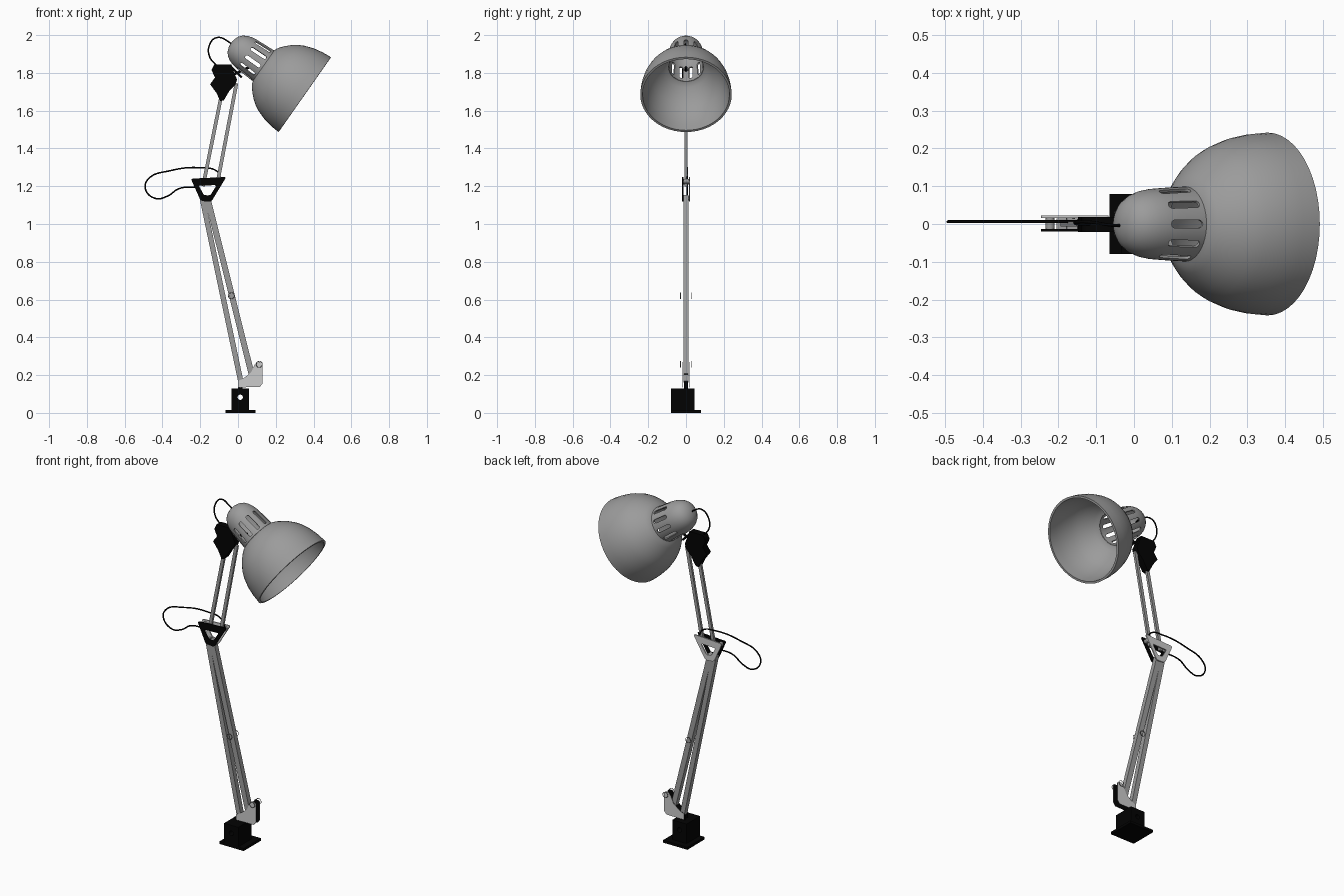
import bpy, bmesh, math
from mathutils import Vector, Matrix

if "Cube" in bpy.data.objects:
    bpy.data.objects.remove(bpy.data.objects["Cube"])


def material(name, v):
    m = bpy.data.materials.new(name)
    m.diffuse_color = (v, v, v, 1)
    m.use_nodes = True
    m.node_tree.nodes["Principled BSDF"].inputs["Base Color"].default_value = m.diffuse_color
    return m


black = material("black_plastic", 0.0008)
grey = material("grey_enamel", 0.33)
pale = material("pale_steel", 0.62)


def activate(ob):
    bpy.ops.object.select_all(action='DESELECT')
    ob.select_set(True)
    bpy.context.view_layer.objects.active = ob


def link(name, data, mat):
    ob = bpy.data.objects.new(name, data)
    bpy.context.collection.objects.link(ob)
    data.materials.append(mat)
    return ob


def from_bm(name, bm, mat=grey):
    bmesh.ops.recalc_face_normals(bm, faces=bm.faces)
    me = bpy.data.meshes.new(name)
    bm.to_mesh(me)
    bm.free()
    return link(name, me, mat)


def smooth(ob, deg=35):
    activate(ob)
    bpy.ops.object.shade_smooth_by_angle(angle=math.radians(deg))


def cut(ob, cutter):
    mod = ob.modifiers.new("cut", 'BOOLEAN')
    mod.operation, mod.object, mod.solver = 'DIFFERENCE', cutter, 'EXACT'
    activate(ob)
    bpy.ops.object.modifier_apply(modifier=mod.name)
    bpy.data.objects.remove(cutter)


def box(name, lo, hi, mat=grey):
    lo, hi = Vector(lo), Vector(hi)
    bm = bmesh.new()
    bmesh.ops.create_cube(bm, size=1, matrix=Matrix.Translation((lo + hi) / 2) @ Matrix.Diagonal((*(hi - lo), 1)))
    return from_bm(name, bm, mat)


def rod(name, a, b, r, mat=grey, seg=16):
    a, b = Vector(a), Vector(b)
    d = b - a
    m = Matrix.Translation((a + b) / 2) @ d.to_track_quat('Z', 'Y').to_matrix().to_4x4()
    bm = bmesh.new()
    bmesh.ops.create_cone(bm, cap_ends=True, segments=seg, radius1=r, radius2=r, depth=d.length, matrix=m)
    ob = from_bm(name, bm, mat)
    smooth(ob)
    return ob


def bar(name, a, b, width, depth):
    """Rectangular arm bar between two (x, z) points."""
    d = Vector((b[0] - a[0], 0, b[1] - a[1]))
    mid = Vector(((a[0] + b[0]) / 2, 0, (a[1] + b[1]) / 2))
    m = Matrix.Translation(mid) @ Matrix.Rotation(math.atan2(d.x, d.z), 4, 'Y') @ Matrix.Diagonal((width, depth, d.length, 1))
    bm = bmesh.new()
    bmesh.ops.create_cube(bm, size=1, matrix=m)
    return from_bm(name, bm)


def plate(name, outlines, y, thick, mat=grey):
    """Flat plate in the xz plane; further outlines are holes."""
    cu = bpy.data.curves.new(name, 'CURVE')
    cu.dimensions, cu.fill_mode, cu.extrude = '2D', 'BOTH', thick / 2
    for pts in outlines:
        s = cu.splines.new('POLY')
        s.points.add(len(pts) - 1)
        for p, (x, z) in zip(s.points, pts):
            p.co = (x, z, 0, 1)
        s.use_cyclic_u = True
    ob = link(name, cu, mat)
    ob.rotation_euler.x = math.pi / 2
    ob.location.y = y
    activate(ob)
    bpy.ops.object.convert(target='MESH')
    return ob


def cable(name, pts, r=0.004):
    cu = bpy.data.curves.new(name, 'CURVE')
    cu.dimensions, cu.bevel_depth, cu.bevel_resolution, cu.use_fill_caps = '3D', r, 2, True
    s = cu.splines.new('BEZIER')
    s.bezier_points.add(len(pts) - 1)
    for p, co in zip(s.bezier_points, pts):
        p.co = co
        p.handle_left_type = p.handle_right_type = 'AUTO'
    activate(link(name, cu, black))
    bpy.ops.object.convert(target='MESH')


def rounded(pts, r, n=4):
    """Round the corners of an outline."""
    out = []
    for i, p in enumerate(pts):
        p, a, b = Vector(p), Vector(pts[i - 1]), Vector(pts[(i + 1) % len(pts)])
        s, e = p + (a - p).normalized() * r, p + (b - p).normalized() * r
        for k in range(n + 1):
            t = k / n
            out.append(tuple(s * (1 - t) ** 2 + p * 2 * t * (1 - t) + e * t * t))
    return out


# lamp head axis: local z points backwards from the rim centre
HEAD = Matrix.Translation((0.353, 0, 1.685)) @ Matrix.Rotation(math.radians(-55), 4, 'Y')


def shell(name, profile, thick, seg=48):
    """Revolved shell; profile is (axis height, radius) from the open end."""
    inner = []
    for i, (t, r) in enumerate(profile):
        p, q = profile[max(i - 1, 0)], profile[min(i + 1, len(profile) - 1)]
        n = Vector((q[1] - p[1], -(q[0] - p[0]))).normalized() * thick
        inner.append((t + n.x, max(r + n.y, 0) if r else 0))
    loop = profile + inner[::-1]
    bm = bmesh.new()
    vs = [bm.verts.new((r, 0, t)) for t, r in loop]
    es = [bm.edges.new((vs[i - 1], vs[i])) for i in range(len(vs)) if vs[i].co.x + vs[i - 1].co.x > 0]
    bmesh.ops.spin(bm, geom=vs + es, axis=(0, 0, 1), cent=(0, 0, 0), angle=2 * math.pi, steps=seg)
    bmesh.ops.remove_doubles(bm, verts=bm.verts, dist=1e-5)
    ob = from_bm(name, bm)
    ob.matrix_world = HEAD
    return ob


# base: foot plate, block with a cross hole, swivel pin
box("foot_plate", (-0.065, -0.08, 0), (0.093, 0.08, 0.015), black)
block = box("base_block", (-0.035, -0.08, 0.015), (0.058, 0.045, 0.13), black)
cut(block, rod("hole_cutter", (0.012, -0.1, 0.083), (0.012, 0.1, 0.083), 0.014, black))
rod("swivel_pin", (0.012, 0, 0.12), (0.012, 0, 0.165), 0.011, black)

# lower bracket: two pale cheeks with dark inner faces
cheek = [(0, 0.135), (0, 0.17), (0.025, 0.18), (0.07, 0.215), (0.085, 0.25), (0.1, 0.27),
         (0.122, 0.27), (0.13, 0.262), (0.13, 0.155), (0.115, 0.137)]
for side, s in (("front", -1), ("back", 1)):
    plate(side + "_bracket_cheek", [cheek], 0.0175 * s, 0.002, pale)
    plate(side + "_bracket_liner", [cheek], 0.0158 * s, 0.0012, black)

# parallel arm bars
bar("lower_arm_left", (0.015, 0.165), (-0.192, 1.15), 0.028, 0.029)
bar("lower_arm_right", (0.072, 0.205), (-0.165, 1.15), 0.031, 0.029)
bar("upper_arm_left", (-0.185, 1.2), (-0.078, 1.73), 0.019, 0.014)
bar("upper_arm_right", (-0.112, 1.2), (-0.008, 1.745), 0.019, 0.014)

# spring rings beside the lower arm
for x, z in ((-0.035, 0.62), (0.113, 0.257)):
    for y in (-0.029, 0.031):
        bpy.ops.mesh.primitive_torus_add(location=(x, y, z), rotation=(math.pi / 2, 0, 0), major_radius=0.016,
                                         minor_radius=0.0018, major_segments=20, minor_segments=6)
        ring = bpy.context.object
        ring.name = "spring_ring"
        ring.data.materials.append(grey)
        smooth(ring, 80)

# elbow: two triangular plates with an opening, joined by pins
tri = rounded([(-0.25, 1.24), (-0.197, 1.122), (-0.142, 1.117), (-0.062, 1.249)], 0.014)
gap = rounded([(-0.208, 1.203), (-0.18, 1.153), (-0.147, 1.151), (-0.113, 1.206)], 0.008)
plate("elbow_front_plate", [tri, gap], -0.017, 0.007, black)
plate("elbow_back_plate", [tri, gap], 0.019, 0.007, pale)
for x, z in ((-0.222, 1.221), (-0.092, 1.227), (-0.168, 1.136)):
    rod("elbow_pin", (x, -0.019, z), (x, 0.021, z), 0.012)

# head joint and bolts
joint = [(-0.125, 1.845), (-0.035, 1.845), (-0.02, 1.8), (-0.005, 1.765), (-0.015, 1.735), (-0.045, 1.705),
         (-0.075, 1.655), (-0.093, 1.65), (-0.115, 1.695), (-0.148, 1.74), (-0.122, 1.775), (-0.14, 1.815)]
plate("head_joint", [joint], -0.001, 0.04, black)
rod("head_bolt", (-0.06, 0, 1.775), (0.06, 0, 1.83), 0.007, black)
rod("tilt_knob", (-0.035, 0, 1.83), (0.02, 0, 1.775), 0.006, black)

# lamp shade
shade = shell("lamp_shade", [(0, 0.242), (0.05, 0.238), (0.1, 0.2285), (0.15, 0.211), (0.18, 0.195), (0.208, 0.174),
                             (0.23, 0.153), (0.25, 0.13), (0.262, 0.112), (0.267, 0.095)], 0.012)
smooth(shade, 40)

# socket cap with eleven vent slots
cap = shell("socket_cap", [(0.254, 0.0995), (0.3, 0.0975), (0.34, 0.0955), (0.375, 0.093), (0.405, 0.088),
                           (0.43, 0.079), (0.45, 0.066), (0.464, 0.049), (0.473, 0.027), (0.477, 0)], 0.007)
bm = bmesh.new()
for k in range(11):
    ring = []
    for i in range(14):
        a = math.pi * (i if i < 7 else i - 1) / 6
        ring.append((0.0105 * math.cos(a), 0.326 + (0.038 if i < 7 else -0.038) + 0.0105 * math.sin(a)))
    f = bm.faces.new([bm.verts.new((0.06, y, t)) for y, t in ring])
    ext = bmesh.ops.extrude_face_region(bm, geom=[f])["geom"]
    top = [v for v in ext if isinstance(v, bmesh.types.BMVert)]
    bmesh.ops.translate(bm, verts=top, vec=(0.08, 0, 0))
    new = list({v for e in f.edges for v in e.verts}) + top
    bmesh.ops.rotate(bm, verts=new, cent=(0, 0, 0), matrix=Matrix.Rotation(2 * math.pi * k / 11, 3, 'Z'))
cutter = from_bm("vent_cutter", bm)
cutter.matrix_world = HEAD
cut(cap, cutter)
smooth(cap, 40)

# cables
cable("head_cable", [(-0.015, 0, 1.93), (-0.05, -0.004, 1.965), (-0.115, 0.005, 1.986), (-0.152, 0.005, 1.945),
                     (-0.15, 0, 1.885), (-0.11, 0, 1.835)])
cable("elbow_cable", [(x, 0.006, z) for x, z in (
    (-0.09, 1.235), (-0.11, 1.278), (-0.2, 1.298), (-0.36, 1.282), (-0.475, 1.238), (-0.49, 1.185),
    (-0.435, 1.135), (-0.375, 1.147), (-0.31, 1.188), (-0.21, 1.195))])
